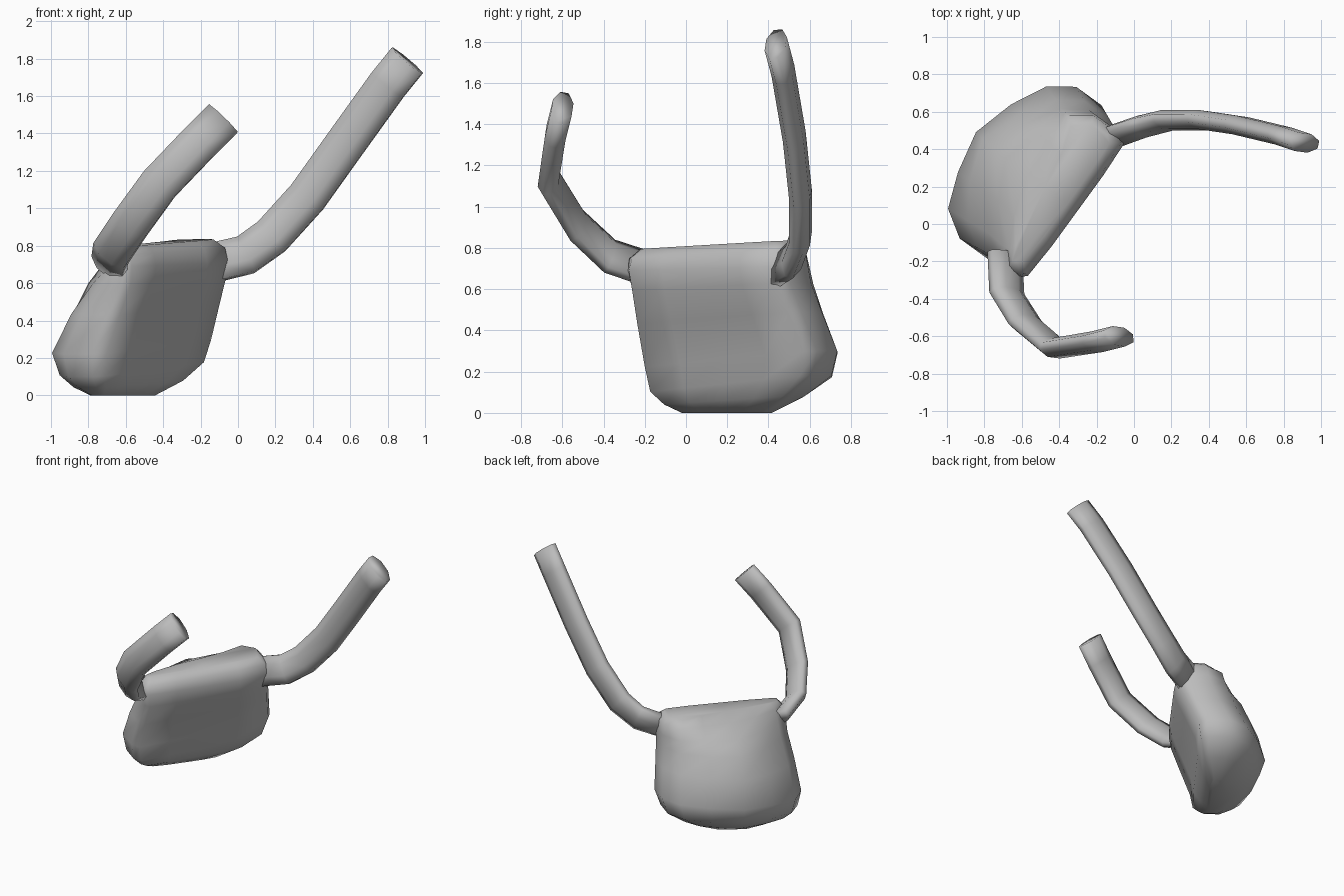
import bpy
import bmesh
import math
from mathutils import Vector

cube = bpy.data.objects.get("Cube")
if cube:
    bpy.data.objects.remove(cube)

grey = bpy.data.materials.new("plain_grey")
grey.use_nodes = True
grey.diffuse_color = (0.5, 0.5, 0.5, 1)
grey.node_tree.nodes["Principled BSDF"].inputs["Base Color"].default_value = (0.5, 0.5, 0.5, 1)


def loft(name, rings, sharp_angle):
    """Skin a list of equally sized closed rings and cap both ends."""
    bm = bmesh.new()
    loops = [[bm.verts.new(point) for point in ring] for ring in rings]
    for lower, upper in zip(loops, loops[1:]):
        count = len(lower)
        for i in range(count):
            j = (i + 1) % count
            bm.faces.new((lower[i], lower[j], upper[j], upper[i]))
    bm.faces.new(loops[0])
    bm.faces.new(loops[-1])
    bmesh.ops.recalc_face_normals(bm, faces=bm.faces)
    mesh = bpy.data.meshes.new(name)
    bm.to_mesh(mesh)
    bm.free()
    mesh.materials.append(grey)
    obj = bpy.data.objects.new(name, mesh)
    bpy.context.collection.objects.link(obj)
    bpy.ops.object.select_all(action="DESELECT")
    obj.select_set(True)
    bpy.context.view_layer.objects.active = obj
    bpy.ops.object.shade_smooth_by_angle(angle=math.radians(sharp_angle))
    return obj


# Bag body: the width runs along one slanted axis, the depth along the other
width_axis = Vector((0.59, 0.81, 0))
depth_axis = Vector((-0.81, 0.59, 0))


def bag_ring(height, tilt, centre, half_width, front, right_back, mid_back, left_back):
    """Flat front with rounded corners and a back that bulges in the middle."""

    def half(corner):
        return [(0.5, front), (0.93, front + 0.01), (1, front + (corner - front) * 0.2),
                (1, front + (corner - front) * 0.65), (0.82, corner),
                (0.45, corner * 0.4 + mid_back * 0.6)]

    outline = [(0, front)] + half(left_back) + [(0, mid_back)]
    outline += [(-side, depth) for side, depth in reversed(half(right_back))]
    ring = []
    for side, depth in outline:
        point = width_axis * (centre + side * half_width) + depth_axis * depth
        point.z = height + tilt * side
        ring.append(point)
    return ring


# height, tilt, centre, half width, front, right back, middle back, left back
body_levels = [
    (0, 0, -0.2, 0.25, 0.56, 0.68, 0.74, 0.68),
    (0.06, 0.02, -0.15, 0.38, 0.5, 0.75, 0.84, 0.74),
    (0.14, 0.04, -0.11, 0.48, 0.46, 0.81, 0.93, 0.81),
    (0.26, 0.04, -0.1, 0.51, 0.44, 0.85, 0.97, 0.81),
    (0.46, 0.03, -0.11, 0.485, 0.36, 0.73, 0.92, 0.73),
    (0.61, 0.02, -0.115, 0.465, 0.3, 0.6, 0.85, 0.68),
    (0.7, 0.01, -0.12, 0.47, 0.285, 0.5, 0.76, 0.65),
    (0.77, 0.02, -0.12, 0.46, 0.3, 0.46, 0.61, 0.63),
    (0.815, 0.02, -0.12, 0.42, 0.35, 0.44, 0.5, 0.58),
]
loft("bag_body", [bag_ring(*level) for level in body_levels], 70)


# Straps: flattened tubes swept along bent paths
def strap(name, path, half_width=0.115, half_thick=0.055, sides=8):
    points = [Vector(p) for p in path]
    rings = []
    for i, point in enumerate(points):
        before = points[max(i - 1, 0)]
        after = points[min(i + 1, len(points) - 1)]
        tangent = (after - before).normalized()
        wide = Vector((0.75, -0.1, -0.66))
        wide = (wide - tangent * wide.dot(tangent)).normalized()
        thick = tangent.cross(wide)
        ring = []
        for k in range(sides):
            angle = math.tau * (k + 0.5) / sides
            ring.append(point + wide * half_width * math.cos(angle)
                        + thick * half_thick * math.sin(angle))
        rings.append(ring)
    return loft(name, rings, 100)


strap("right_strap", [(-0.69, -0.16, 0.69), (-0.68, -0.37, 0.76), (-0.58, -0.53, 0.91),
                      (-0.42, -0.665, 1.13), (-0.2, -0.63, 1.36), (-0.08, -0.6, 1.48)])
strap("left_strap", [(-0.13, 0.46, 0.71), (0.04, 0.52, 0.75), (0.18, 0.555, 0.85),
                     (0.37, 0.555, 1.06), (0.57, 0.525, 1.34), (0.8, 0.47, 1.66),
                     (0.905, 0.435, 1.79)])
